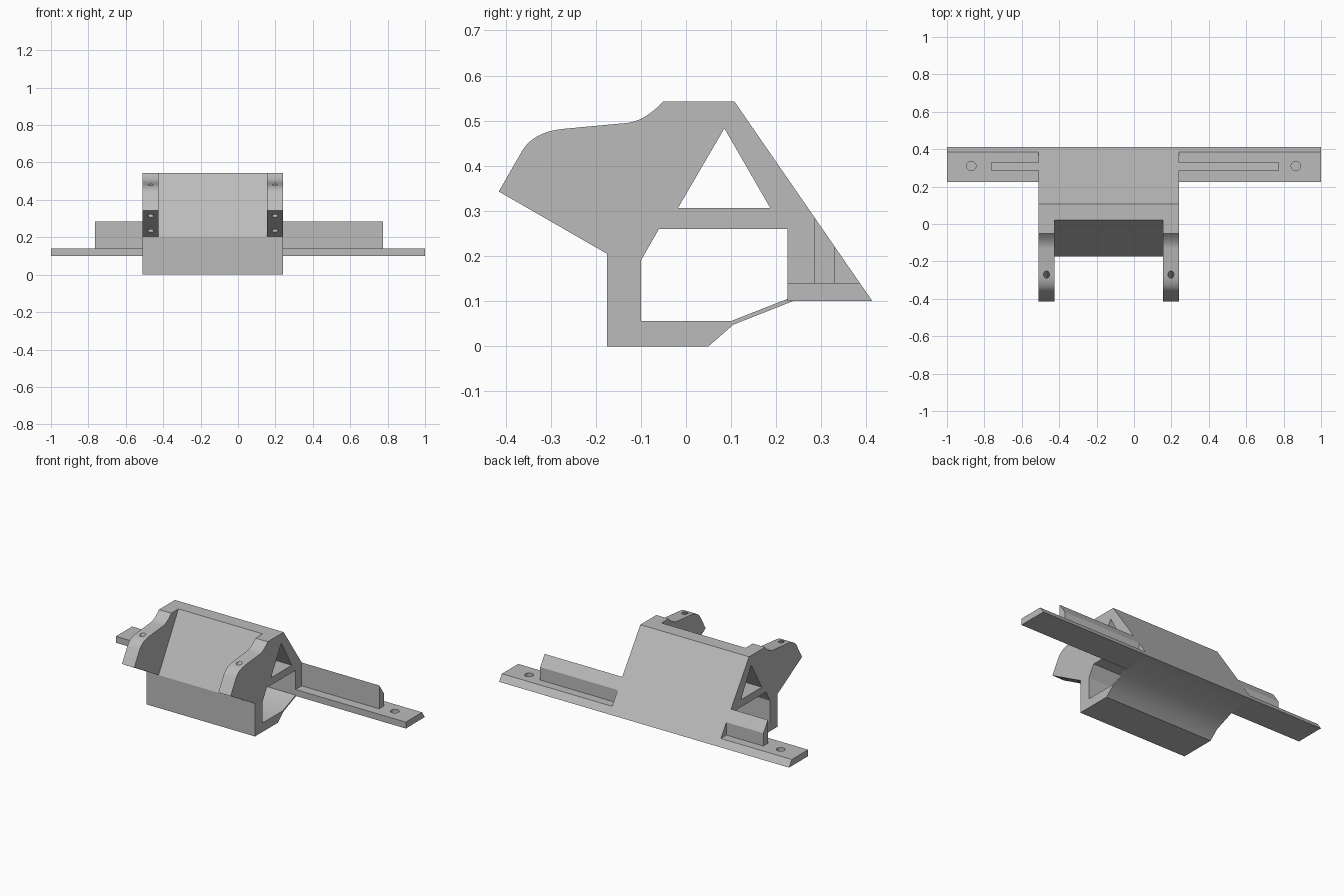
import bpy, bmesh
from mathutils import Vector

if "Cube" in bpy.data.objects:
    bpy.data.objects.remove(bpy.data.objects["Cube"], do_unlink=True)

GREY = (0.5, 0.5, 0.5, 1.0)
grey = bpy.data.materials.new("plain_grey")
grey.use_nodes = True
grey.diffuse_color = GREY
grey.node_tree.nodes["Principled BSDF"].inputs["Base Color"].default_value = GREY


def make_object(name, bm):
    bmesh.ops.recalc_face_normals(bm, faces=bm.faces)
    mesh = bpy.data.meshes.new(name)
    bm.to_mesh(mesh)
    bm.free()
    mesh.materials.append(grey)
    obj = bpy.data.objects.new(name, mesh)
    bpy.context.collection.objects.link(obj)
    return obj


def extrude_x(name, profile, x0, x1):
    """Extrude a (y, z) outline from x0 to x1."""
    bm = bmesh.new()
    face = bm.faces.new([bm.verts.new((x0, y, z)) for y, z in profile])
    grown = bmesh.ops.extrude_face_region(bm, geom=[face])["geom"]
    verts = [v for v in grown if isinstance(v, bmesh.types.BMVert)]
    bmesh.ops.translate(bm, verts=verts, vec=(x1 - x0, 0, 0))
    return make_object(name, bm)


def rod(name, start, direction, length, radius):
    """Round cutter running from start, with a small lead-in outside the part."""
    d = Vector(direction).normalized()
    bm = bmesh.new()
    bmesh.ops.create_cone(bm, cap_ends=True, segments=24, radius1=radius,
                          radius2=radius, depth=length + 0.02)
    obj = make_object(name, bm)
    turn = Vector((0, 0, 1)).rotation_difference(d).to_matrix().to_4x4()
    obj.data.transform(turn)
    obj.data.transform(turn.Translation(Vector(start) + d * (length - 0.02) / 2))
    return obj


def cut(target, cutters):
    """Subtract the cutters, bake the result and discard the cutters."""
    for c in cutters:
        c.hide_render = True
        mod = target.modifiers.new("cut", 'BOOLEAN')
        mod.operation = 'DIFFERENCE'
        mod.solver = 'EXACT'
        mod.object = c
    bpy.context.view_layer.update()
    deps = bpy.context.evaluated_depsgraph_get()
    baked = bpy.data.meshes.new_from_object(target.evaluated_get(deps))
    target.modifiers.clear()
    target.data = baked
    for c in cutters:
        bpy.data.objects.remove(c, do_unlink=True)


def bend(a, b, c, steps=10):
    """Points of a quadratic curve from a to c pulled towards b."""
    a, b, c = Vector(a), Vector(b), Vector(c)
    return [tuple(a * (1 - t) ** 2 + b * 2 * t * (1 - t) + c * t * t)
            for t in (i / steps for i in range(steps + 1))]


def smooth(obj):
    bpy.ops.object.select_all(action='DESELECT')
    obj.select_set(True)
    bpy.context.view_layer.objects.active = obj
    bpy.ops.object.shade_smooth_by_angle(angle=0.5)


LEFT, RIGHT = 0.24, -0.51          # ends of the main body
ARM = 0.085                        # arm width
TIP, HEEL = (-0.415, 0.343), (-0.175, 0.205)


def slope_y(z):
    """Position of the sloping back at height z."""
    return 0.413 - (z - 0.1) * 0.306 / 0.443


def slope_z(y):
    return 0.1 + (0.413 - y) * 0.443 / 0.306


# Main body with its two curved arms
outline = [TIP]
outline += bend((-0.362, 0.435), (-0.336, 0.476), (-0.27, 0.482))
outline += bend((-0.13, 0.495), (-0.09, 0.5), (-0.05, 0.543))
outline += [(0.107, 0.543), (0.413, 0.1), (0.237, 0.1), (0.105, 0.048),
            (0.05, 0), (-0.175, 0), HEEL]
body = extrude_x("body", outline, RIGHT, LEFT)

# Channel, triangular window and the sloped recess between the arms
channel = extrude_x("channel_cutter", [(-0.1, 0.056), (0.1, 0.056), (0.225, 0.105),
                    (0.225, 0.26), (-0.06, 0.26), (-0.1, 0.19)], -0.7, 0.5)
window = extrude_x("window_cutter", [(-0.018, 0.306), (0.187, 0.306),
                   (0.085, 0.483)], -0.7, 0.5)
recess = extrude_x("recess_cutter", [HEEL, (0.055, 0.603), (-0.6, 0.603),
                   (-0.6, 0.205)], RIGHT + ARM, LEFT - ARM)
cutters = [channel, window, recess]

# Screw holes square to the underside of each arm
for x in (RIGHT + ARM / 2, LEFT - ARM / 2):
    for y, z, depth in ((-0.366, 0.315, 0.25), (-0.227, 0.235, 0.12)):
        cutters.append(rod("screw_cutter", (x, y, z), (0, 0.5, 0.866), depth, 0.016))
cut(body, cutters)
smooth(body)

# Mounting flanges with blind holes and upright ribs
for side, root, end, rib_end, hole in (("left", LEFT, 1.0, 0.775, 0.865),
                                       ("right", RIGHT, -1.0, -0.765, -0.87)):
    flange = extrude_x(side + "_flange", [(0.225, 0.1), (0.413, 0.1),
                       (slope_y(0.14), 0.14), (0.225, 0.14)], root, end)
    cut(flange, [rod("bolt_cutter", (hole, 0.31, 0.14), (0, 0, -1), 0.03, 0.025)])
    smooth(flange)
    extrude_x(side + "_rib", [(0.285, 0.14), (0.33, 0.14), (0.33, slope_z(0.33)),
              (0.285, slope_z(0.285))], root, rib_end)
